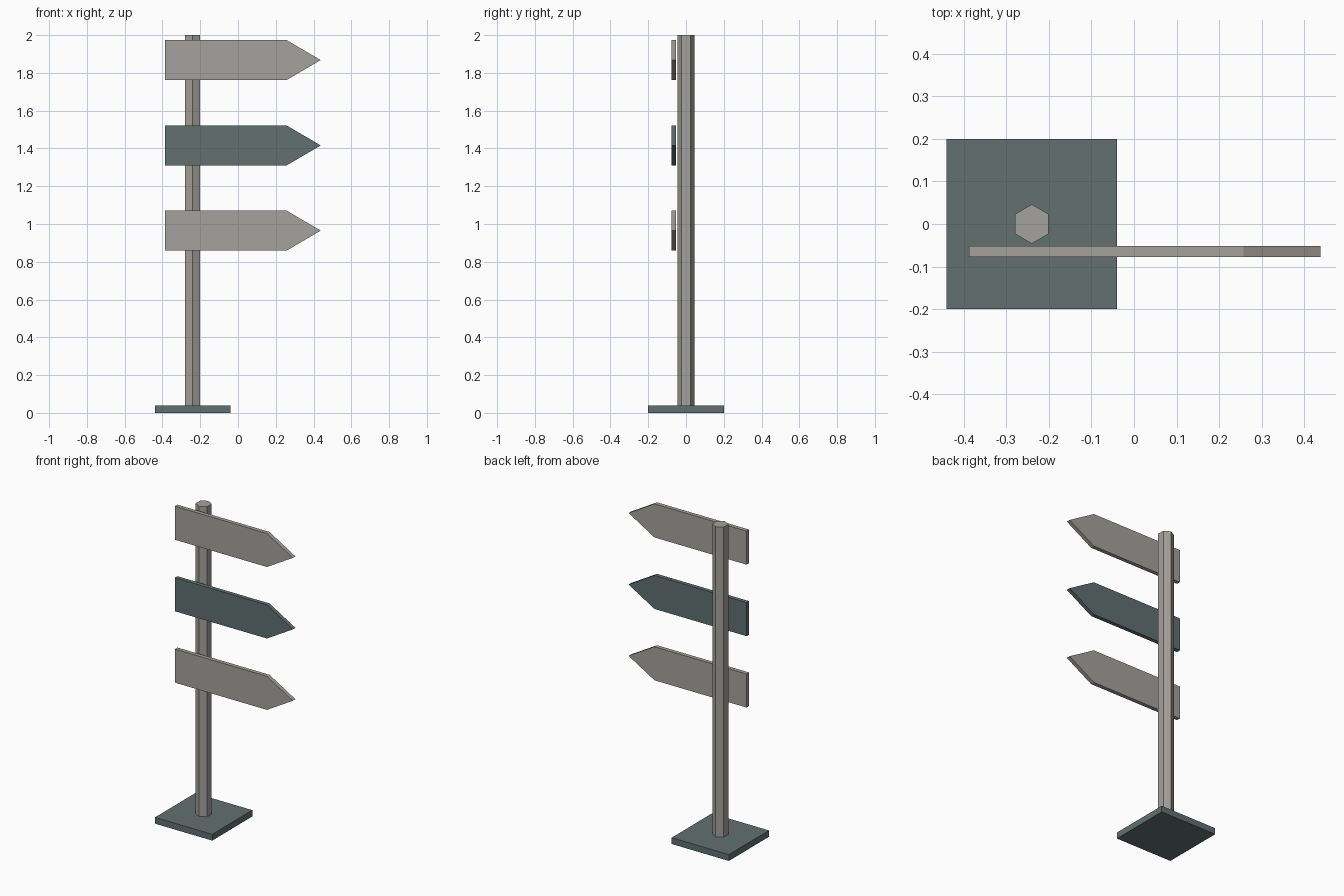
import bpy
import bmesh
from mathutils import Matrix

if "Cube" in bpy.data.objects:
    bpy.data.objects.remove(bpy.data.objects["Cube"])


def material(name, srgb):
    mat = bpy.data.materials.new(name)
    linear = [((c / 255 + 0.055) / 1.055) ** 2.4 for c in srgb]
    mat.diffuse_color = (*linear, 1)
    mat.use_nodes = True
    mat.node_tree.nodes["Principled BSDF"].inputs["Base Color"].default_value = mat.diffuse_color
    return mat


def add_object(name, bm, mat):
    bmesh.ops.recalc_face_normals(bm, faces=bm.faces)
    mesh = bpy.data.meshes.new(name)
    bm.to_mesh(mesh)
    bm.free()
    mesh.materials.append(mat)
    obj = bpy.data.objects.new(name, mesh)
    bpy.context.collection.objects.link(obj)


def prism(name, points, offset, mat):
    """Extrude a flat outline by the given offset."""
    bm = bmesh.new()
    face = bm.faces.new([bm.verts.new(p) for p in points])
    result = bmesh.ops.extrude_face_region(bm, geom=[face], use_keep_orig=True)
    verts = [v for v in result["geom"] if isinstance(v, bmesh.types.BMVert)]
    bmesh.ops.translate(bm, verts=verts, vec=offset)
    add_object(name, bm, mat)


light = material("warm grey", (165, 162, 157))
dark = material("slate green", (98, 112, 111))
POST_X = -0.24

# Square foot plate
x0, x1, half = POST_X - 0.2, POST_X + 0.2, 0.2
prism("base_plate", [(x0, -half, 0), (x1, -half, 0), (x1, half, 0), (x0, half, 0)],
      (0, 0, 0.04), dark)

# Hexagonal post, corners facing front and back
bm = bmesh.new()
bmesh.ops.create_cone(bm, cap_ends=True, segments=6, radius1=0.046, radius2=0.046,
                      depth=1.96, matrix=Matrix.Translation((POST_X, 0, 1.02)))
add_object("post", bm, light)

# Arrow boards hung just in front of the post
for name, z, mat in (("lower_sign", 0.965, light), ("middle_sign", 1.416, dark),
                     ("upper_sign", 1.868, light)):
    h, y = 0.106, -0.0775
    prism(name, [(-0.387, y, z - h), (0.257, y, z - h), (0.438, y, z),
                 (0.257, y, z + h), (-0.387, y, z + h)], (0, 0.0255, 0), mat)
